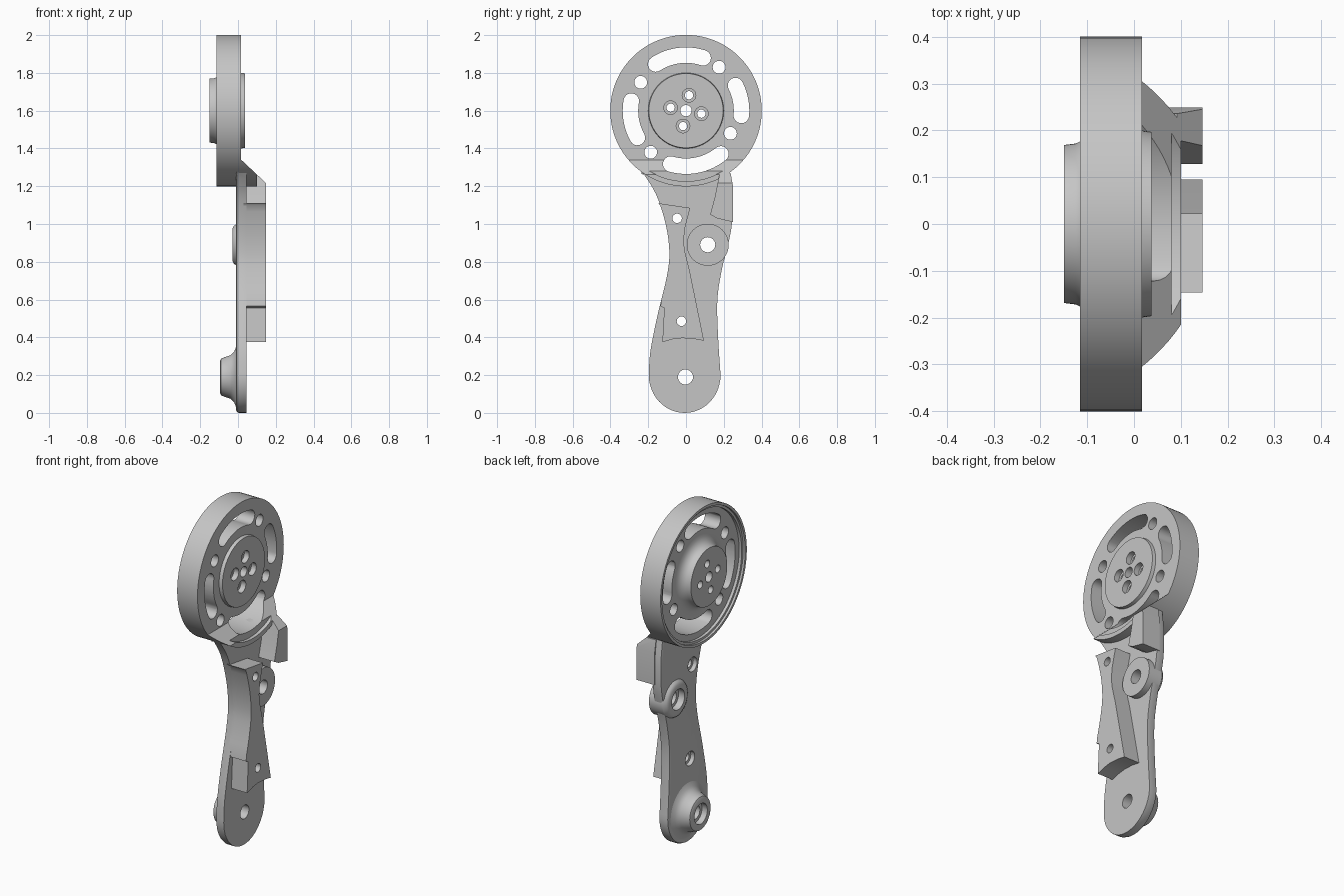
import bpy, bmesh, math
from mathutils import Vector

old = bpy.data.objects.get("Cube")
if old:
    bpy.data.objects.remove(old, do_unlink=True)

grey = bpy.data.materials.new("plain grey")
grey.use_nodes = True
colour = (0.56, 0.56, 0.56, 1)
grey.diffuse_color = colour
grey.node_tree.nodes["Principled BSDF"].inputs["Base Color"].default_value = colour

HUB = (0, 1.6)      # wheel centre in (y, z)
R = 0.401           # wheel radius
SLOPE_POINT, SLOPE_NORMAL = Vector((0.017, 0, 1.34)), Vector((0.12, 0, 0.128))


def loft(name, sections, sloped=False):
    """Closed solid through (x, outline) sections, optionally trimmed by the slope."""
    bm = bmesh.new()
    rings = [[bm.verts.new((x, y, z)) for y, z in outline] for x, outline in sections]
    n = len(rings[0])
    for a, b in zip(rings, rings[1:]):
        for i in range(n):
            j = (i + 1) % n
            bm.faces.new((a[i], a[j], b[j], b[i]))
    bm.faces.new(rings[0][::-1])
    bm.faces.new(rings[-1])
    if sloped:
        cut = bmesh.ops.bisect_plane(
            bm, geom=bm.verts[:] + bm.edges[:] + bm.faces[:], dist=1e-5,
            plane_co=SLOPE_POINT, plane_no=SLOPE_NORMAL, clear_outer=True)
        edges = [g for g in cut["geom_cut"] if isinstance(g, bmesh.types.BMEdge)]
        bmesh.ops.holes_fill(bm, edges=edges, sides=0)
    bmesh.ops.recalc_face_normals(bm, faces=bm.faces)
    if bm.calc_volume(signed=True) < 0:
        bmesh.ops.reverse_faces(bm, faces=bm.faces)
    mesh = bpy.data.meshes.new(name)
    bm.to_mesh(mesh)
    bm.free()
    mesh.materials.append(grey)
    ob = bpy.data.objects.new(name, mesh)
    bpy.context.collection.objects.link(ob)
    return ob


def prism(name, outline, x0, x1, sloped=False):
    return loft(name, [(x0, outline), (x1, outline)], sloped)


def lathe(name, centre, profile, steps=48):
    """Solid of rings given as (x, radius) around an x-direction axis."""
    return loft(name, [(x, arc(centre, r, 0, 360, steps)[:-1]) for x, r in profile])


def rod(centre, r, x0=-0.3, x1=0.3, steps=24):
    return lathe("cutter", centre, [(x0, r), (x1, r)], steps)


def stepped(centre, r_back, step, r_front):
    """Hole that changes radius at x = step."""
    return lathe("cutter", centre, [(-0.3, r_back), (step, r_back),
                                    (step, r_front), (0.3, r_front)], 24)


def arc(centre, r, a0, a1, n):
    return [(centre[0] + r * math.cos(math.radians(a0 + (a1 - a0) * i / n)),
             centre[1] + r * math.sin(math.radians(a0 + (a1 - a0) * i / n)))
            for i in range(n + 1)]


def slot(a0, a1, r0=0.253, r1=0.335):
    mid, half = (r0 + r1) / 2, (r1 - r0) / 2
    end0, end1 = arc(HUB, mid, a0, a1, 1)
    pts = arc(HUB, r1, a0, a1, 16) + arc(end1, half, a1, a1 + 180, 10)[1:-1]
    pts += arc(HUB, r0, a1, a0, 16) + arc(end0, half, a0 + 180, a0 + 360, 10)[1:-1]
    return prism("cutter", pts, -0.3, 0.3)


def smooth_line(pts, n=5):
    """Catmull-Rom curve through the points."""
    p = [Vector(q) for q in [pts[0]] + pts + [pts[-1]]]
    out = []
    for a, b, c, d in zip(p, p[1:], p[2:], p[3:]):
        for i in range(n):
            t = i / n
            v = b + (c - a) * t / 2 + (2 * a - 5 * b + 4 * c - d) * t * t / 2 \
                + (3 * b - a - 3 * c + d) * t ** 3 / 2
            out.append(tuple(v))
    return out + [pts[-1]]


def inset(outline, d):
    """Counter-clockwise outline moved inwards by d."""
    out = []
    for i, p in enumerate(outline):
        run = Vector(outline[(i + 1) % len(outline)]) - Vector(outline[i - 1])
        run.normalize()
        out.append((p[0] - run.y * d, p[1] + run.x * d))
    return out


def carve(ob, cutters):
    for c in cutters:
        m = ob.modifiers.new("cut", 'BOOLEAN')
        m.operation, m.solver, m.object = 'DIFFERENCE', 'EXACT', c
        bpy.context.view_layer.objects.active = ob
        bpy.ops.object.modifier_apply(modifier=m.name)


# Wheel with a shallow dished back and a raised hub on both sides
wheel = lathe("wheel", HUB, [
    (0.037, 0.197), (0.017, 0.2), (0.017, R),
    (-0.115, R), (-0.115, 0.386), (-0.102, 0.386), (-0.102, 0.372),
    (-0.085, 0.372), (-0.085, 0.235), (-0.089, 0.21), (-0.098, 0.191),
    (-0.112, 0.178), (-0.125, 0.172), (-0.15, 0.169)], 96)

# Sloped gusset between wheel and arm, with a shallow round relief
gusset = prism("gusset", arc(HUB, R, 220.4, 319.6, 36), 0.01, 0.1, sloped=True)

# Arm with a rounded back edge
left = smooth_line([(-0.235, 1.28), (-0.16, 1.16), (-0.108, 1.0), (-0.088, 0.85),
                    (-0.102, 0.72), (-0.15, 0.52), (-0.188, 0.33), (-0.197, 0.2)])
right = smooth_line([(0.183, 0.2), (0.17, 0.4), (0.166, 0.6), (0.19, 0.76),
                     (0.22, 0.88), (0.243, 1.0), (0.246, 1.15), (0.23, 1.28)])
foot = [(-0.007 + 0.19 * y, 0.2 + 0.2 * z)
        for y, z in arc((0, 0), 1, 180, 360, 24)[1:-1]]
outline = left + foot + right
arm = loft("arm", [(-0.01, inset(outline, 0.015)), (-0.006, inset(outline, 0.0045)),
                   (0.005, outline), (0.045, outline)])

# Raised pads on the arm
pad_edge = [p for p in left if 0.57 < p[1] < 1.1]
long_pad = prism("long_pad", [(-0.147, 1.11)] + pad_edge + [
    (-0.135, 0.565), (-0.115, 0.555), (-0.125, 0.375), (-0.07, 0.39), (-0.02, 0.396),
    (0.04, 0.392), (0.095, 0.382), (0.075, 0.48), (0.02, 0.75), (-0.005, 0.85),
    (-0.013, 0.91), (-0.005, 0.98), (0.022, 1.085)], 0.03, 0.147)
stop_block = prism("stop_block", [
    (0.128, 1.05), (0.165, 1.03), (0.249, 1.01), (0.249, 1.2), (0.236, 1.27),
    (0.18, 1.27), (0.168, 1.22), (0.152, 1.14)], 0.03, 0.147, sloped=True)

# Bosses
PIVOT, FOOT = (0.115, 0.89), (-0.003, 0.19)
pivot_boss = lathe("pivot_boss", PIVOT, [
    (-0.03, 0.085), (-0.022, 0.1), (-0.005, 0.111), (0.083, 0.111)])
foot_boss = lathe("foot_boss", FOOT, [
    (0.0, 0.165), (-0.01, 0.16), (-0.02, 0.135), (-0.04, 0.115),
    (-0.075, 0.103), (-0.09, 0.097), (-0.095, 0.085)])

# Holes and slots
slots = [slot(*a) for a in ((72, 123), (170, 209), (254, 309), (-5, 27))]
rim_holes = [rod((y, 1.6 + z), 0.034)
             for y, z in ((0.175, 0.23), (0.235, -0.12), (-0.187, -0.22), (-0.24, 0.15))]
hub_holes = [rod(HUB, 0.03)]
for k in range(4):
    spot = arc(HUB, 0.083, 79 + 90 * k, 80, 1)[0]
    hub_holes.append(stepped(spot, 0.022, 0.005, 0.036))
relief = rod(HUB, 0.374, 0.08, 0.3, 72)
pad_holes = [stepped(c, 0.042, 0.015, 0.025) for c in ((-0.047, 1.03), (-0.024, 0.485))]
pivot_hole = stepped(PIVOT, 0.06, 0.01, 0.04)
foot_hole = stepped(FOOT, 0.06, -0.06, 0.04)

carve(wheel, slots + rim_holes + hub_holes)
carve(gusset, slots + [relief])
carve(arm, slots[2:3] + pad_holes + [pivot_hole, foot_hole])
carve(long_pad, pad_holes)
carve(pivot_boss, [pivot_hole])
carve(foot_boss, [foot_hole])
for c in slots + rim_holes + hub_holes + pad_holes + [relief, pivot_hole, foot_hole]:
    bpy.data.objects.remove(c, do_unlink=True)

# Smooth curved faces, keep edges sharp
for ob in (wheel, gusset, arm, long_pad, stop_block, pivot_boss, foot_boss):
    bpy.ops.object.select_all(action='DESELECT')
    ob.select_set(True)
    bpy.context.view_layer.objects.active = ob
    bpy.ops.object.shade_smooth_by_angle(angle=math.radians(30))
